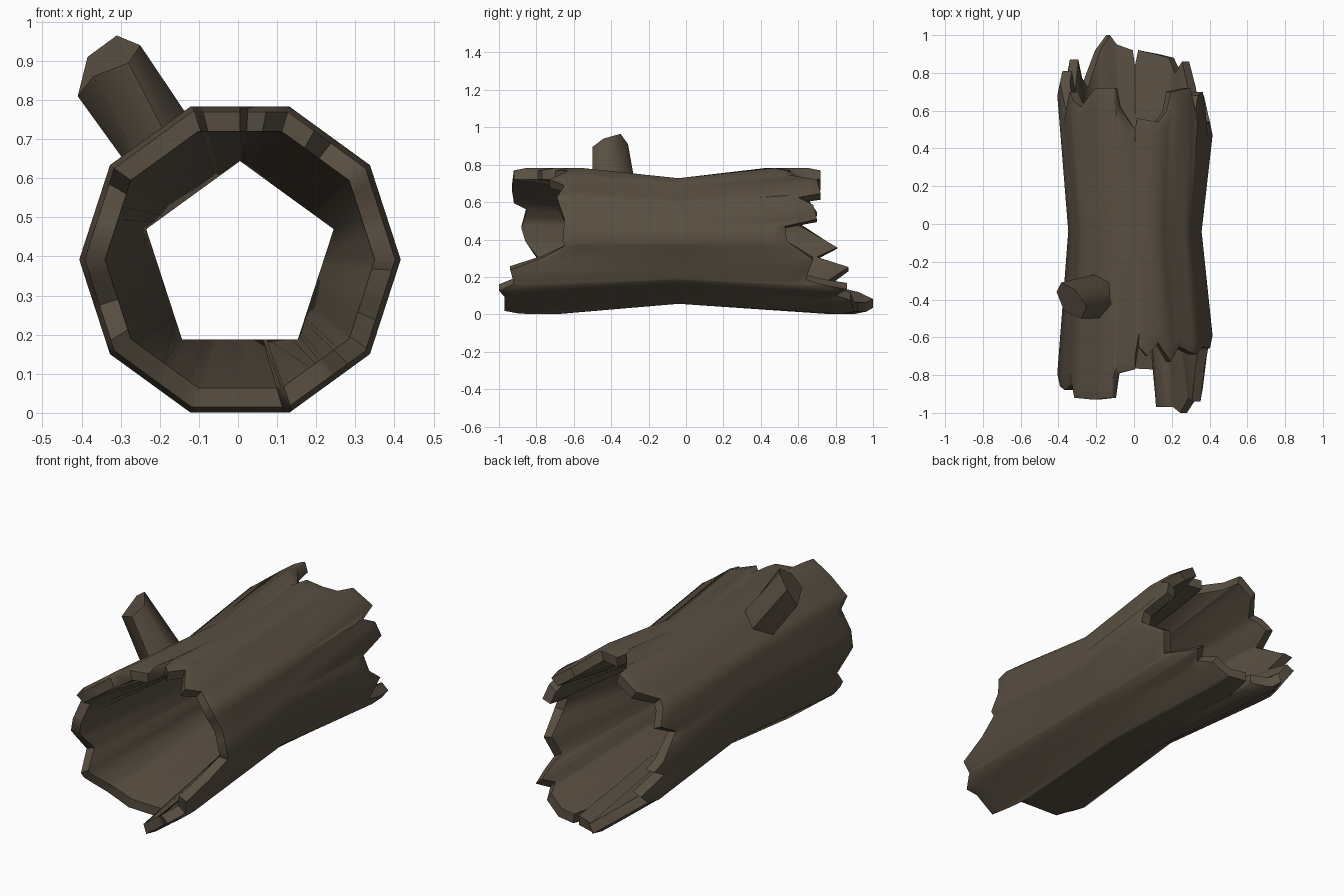
import bpy, bmesh, math
from mathutils import Vector

if "Cube" in bpy.data.objects:
    bpy.data.objects.remove(bpy.data.objects["Cube"])

CX, CZ = 0.005, 0.392
WAIST_Y = -0.04

bark = bpy.data.materials.new("dark_bark")
bark.diffuse_color = (0.1, 0.078, 0.054, 1)
bark.use_nodes = True
bark.node_tree.nodes["Principled BSDF"].inputs["Base Color"].default_value = bark.diffuse_color

# Broken rim profiles: (angle in degrees seen from the front, y of the edge)
FRONT = [(0, -.66), (18, -.65), (36, -.69), (52, -.65), (60, -.73), (72, -.63),
         (80, -.70), (87, -.65), (90, -.77), (104, -.79), (107, -.92), (126, -.93),
         (144, -.92), (150, -.85), (168, -.88), (180, -.86), (198, -.78), (212, -.87),
         (234, -.80), (252, -.76), (286, -.77), (289, -.97), (308, -.97),
         (316, -1.0), (325, -.92), (336, -.94), (346, -.77), (356, -.65)]
REAR = [(0, .54), (12, .53), (18, .70), (30, .68), (36, .60), (41, .72), (60, .70),
        (64, .60), (72, .54), (88, .56), (90, .50), (103, .62), (106, .72), (124, .72),
        (138, .62), (156, .70), (165, .60), (186, .81), (195, .70), (205, .87),
        (222, .72), (236, .92), (247, 1.0), (254, .95), (268, .92), (270, .84),
        (273, .92), (303, .88), (310, .80), (318, .86), (328, .64), (345, .68)]


def sample(table, a):
    pts = table + [(360, table[0][1])]
    for (a0, y0), (a1, y1) in zip(pts, pts[1:]):
        if a0 <= a <= a1:
            return y0 + (y1 - y0) * (a - a0) / (a1 - a0)


def polygon_point(a, y, radius, sides, phase):
    step = 360 / sides
    off = (a - phase) % step - step / 2
    r = radius * math.cos(math.radians(step / 2)) / math.cos(math.radians(off))
    t = math.radians(a)
    return Vector((CX + r * math.cos(t), y, CZ + r * math.sin(t)))


def finish(bm, name, angle):
    bmesh.ops.recalc_face_normals(bm, faces=bm.faces)
    me = bpy.data.meshes.new(name)
    bm.to_mesh(me)
    bm.free()
    me.materials.append(bark)
    ob = bpy.data.objects.new(name, me)
    bpy.context.collection.objects.link(ob)
    bpy.ops.object.select_all(action='DESELECT')
    ob.select_set(True)
    bpy.context.view_layer.objects.active = ob
    bpy.ops.object.shade_smooth_by_angle(angle=math.radians(angle))
    return ob


# Hollow log: ten-sided outside, five-sided pinch inside, splintered ends
angles = sorted({a for a, _ in FRONT + REAR} | set(range(0, 360, 36)) | set(range(18, 360, 72)))
bm = bmesh.new()
columns = []
for a in angles:
    f, r = sample(FRONT, a), sample(REAR, a)
    loop = [polygon_point(a, f, .345, 10, 0),
            polygon_point(a, f, .397, 10, 0),
            polygon_point(a, f + .07, .411, 10, 0),
            polygon_point(a, WAIST_Y, .353, 10, 0),
            polygon_point(a, r - .07, .411, 10, 0),
            polygon_point(a, r, .397, 10, 0),
            polygon_point(a, r, .345, 10, 0),
            polygon_point(a, WAIST_Y, .252, 5, 18)]
    columns.append([bm.verts.new(p) for p in loop])
for c0, c1 in zip(columns, columns[1:] + columns[:1]):
    for i in range(8):
        j = (i + 1) % 8
        bm.faces.new((c0[i], c0[j], c1[j], c1[i]))
finish(bm, "hollow_log", 45)

# Branch stump: six-sided, with a slanted broken tip
tip_points = [(-.41, -.36, .81), (-.37, -.46, .86), (-.28, -.50, .895),
              (-.25, -.44, .94), (-.31, -.35, .965), (-.385, -.31, .91)]
bm = bmesh.new()
tip = [bm.verts.new(p) for p in tip_points]
base = []
for k in range(6):
    t = math.radians(160 + 60 * k)
    base.append(bm.verts.new(Vector((-.17, -.38, .645))
                             + Vector((.85, 0, .52)) * .105 * math.cos(t)
                             + Vector((0, 1, 0)) * .12 * math.sin(t)))
for k in range(6):
    n = (k + 1) % 6
    bm.faces.new((base[k], base[n], tip[n], tip[k]))
bm.faces.new(tip)
bm.faces.new(base[::-1])
finish(bm, "branch_stump", 62)
